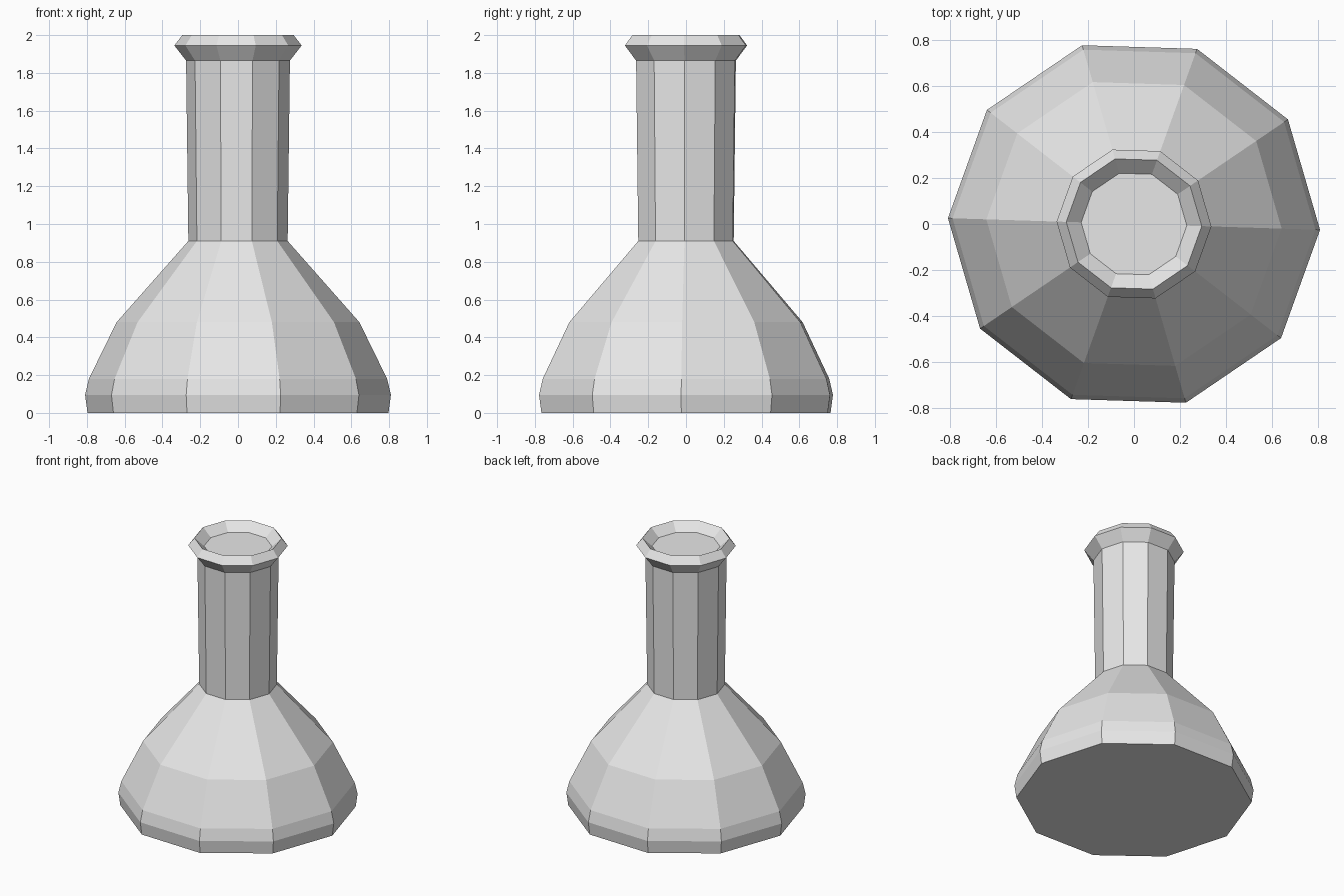
import bpy
import bmesh
from math import cos, sin, pi, radians

SIDES = 10
TWIST = radians(-1.8)

cube = bpy.data.objects.get("Cube")
if cube:
    bpy.data.objects.remove(cube, do_unlink=True)

# One plain grey for the whole flask
grey = bpy.data.materials.new("light_grey")
grey.use_nodes = True
grey.diffuse_color = (0.8, 0.8, 0.8, 1)
grey.node_tree.nodes["Principled BSDF"].inputs["Base Color"].default_value = (0.8, 0.8, 0.8, 1)


def lathe(name, profile, cap_start=False, cap_end=False):
    """Turn a (radius, height) profile into a faceted, flat-shaded part."""
    bm = bmesh.new()
    rings = []
    for r, z in profile:
        angles = [TWIST + 2 * pi * i / SIDES for i in range(SIDES)]
        rings.append([bm.verts.new((r * cos(a), r * sin(a), z)) for a in angles])
    for low, high in zip(rings, rings[1:]):
        for i in range(SIDES):
            j = (i + 1) % SIDES
            bm.faces.new((low[i], low[j], high[j], high[i]))
    if cap_start:
        bm.faces.new(rings[0][::-1])
    if cap_end:
        bm.faces.new(rings[-1])
    mesh = bpy.data.meshes.new(name)
    bm.to_mesh(mesh)
    bm.free()
    mesh.materials.append(grey)
    obj = bpy.data.objects.new(name, mesh)
    bpy.context.collection.objects.link(obj)
    return obj


# Wide body with a closed base
lathe("flask_body",
      [(0.797, 0), (0.81, 0.095), (0.79, 0.18), (0.643, 0.48), (0.263, 0.91)],
      cap_start=True)

# Tall neck, slightly wider at the top
lathe("flask_neck", [(0.263, 0.91), (0.275, 1.865)])

# Flared lip with a shallow recess and closed floor
lathe("flask_lip",
      [(0.275, 1.865), (0.337, 1.945), (0.295, 2.0), (0.23, 1.94)],
      cap_end=True)
